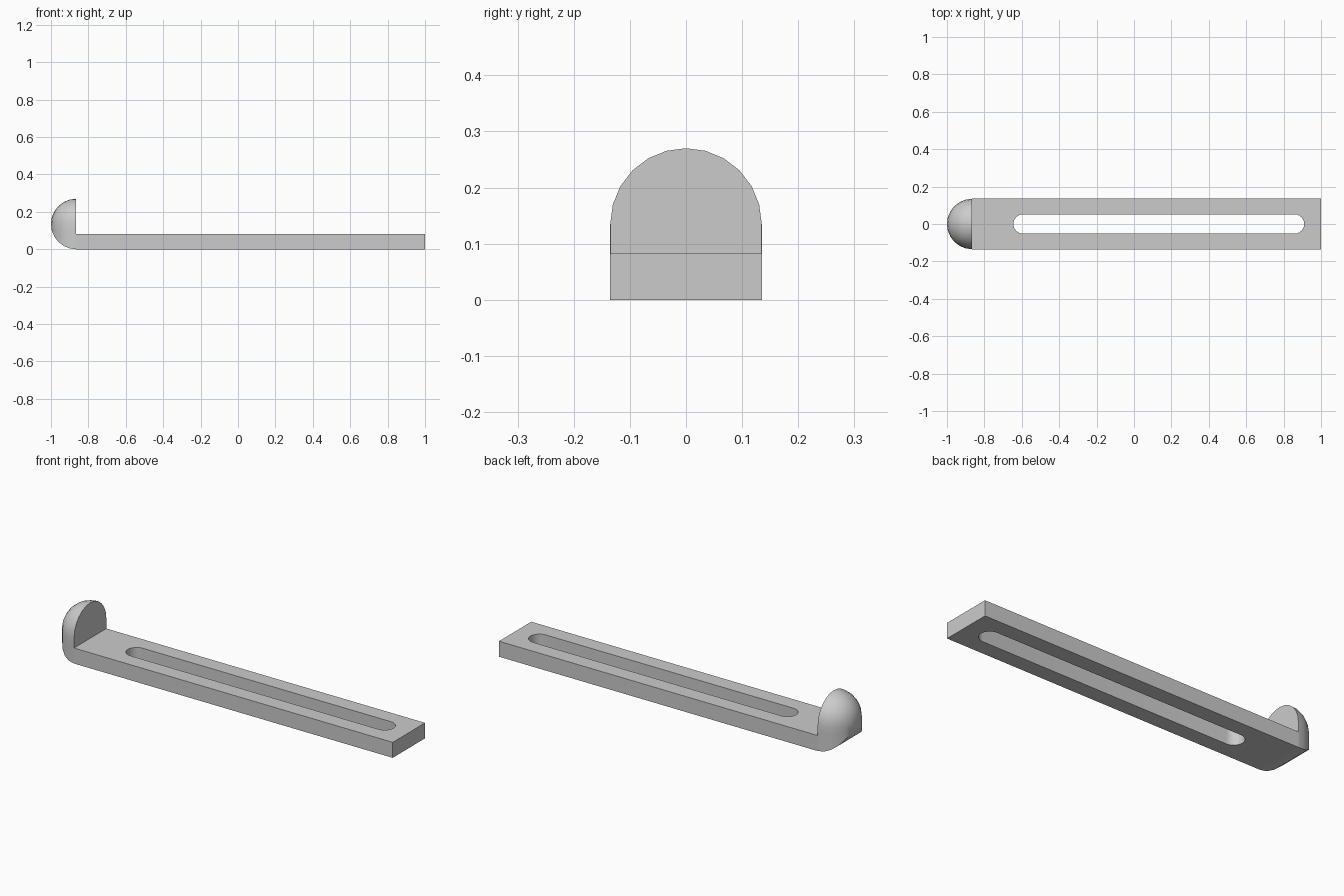
import bpy
import bmesh
from math import sin, cos, pi

R = 0.135          # half width, also the head radius
JOIN = -1 + R      # plane where the head meets the bar
THICK = 0.082
SLOT_R = 0.052
STEPS = 12         # facets per half circle

if "Cube" in bpy.data.objects:
    bpy.data.objects.remove(bpy.data.objects["Cube"])

grey = bpy.data.materials.new("plain grey")
grey.use_nodes = True
colour = (0.6, 0.6, 0.6, 1)
grey.diffuse_color = colour
grey.node_tree.nodes["Principled BSDF"].inputs["Base Color"].default_value = colour


def finish(bm, name):
    bmesh.ops.remove_doubles(bm, verts=bm.verts, dist=1e-5)
    bmesh.ops.recalc_face_normals(bm, faces=bm.faces)
    mesh = bpy.data.meshes.new(name)
    bm.to_mesh(mesh)
    bm.free()
    mesh.materials.append(grey)
    obj = bpy.data.objects.new(name, mesh)
    bpy.context.collection.objects.link(obj)
    bpy.ops.object.select_all(action='DESELECT')
    obj.select_set(True)
    bpy.context.view_layer.objects.active = obj
    bpy.ops.object.shade_smooth_by_angle(angle=pi / 6)
    return obj


# Flat bar with a round-ended slot
def add_loop(bm, points):
    verts = [bm.verts.new((x, y, 0)) for x, y in points]
    return [bm.edges.new((a, b)) for a, b in zip(verts, verts[1:] + verts[:1])]


def arc(cx, start):
    angles = [start + pi * i / STEPS for i in range(STEPS + 1)]
    return [(cx + SLOT_R * cos(a), SLOT_R * sin(a)) for a in angles]


bm = bmesh.new()
edges = add_loop(bm, [(JOIN, -R), (1, -R), (1, R), (JOIN, R)])
edges += add_loop(bm, arc(0.91 - SLOT_R, -pi / 2) + arc(-0.645 + SLOT_R, pi / 2))
bmesh.ops.triangle_fill(bm, edges=edges, use_beauty=True)
top = bmesh.ops.extrude_face_region(bm, geom=bm.faces[:], use_keep_orig=True)
bmesh.ops.translate(bm, vec=(0, 0, THICK),
                    verts=[v for v in top["geom"] if isinstance(v, bmesh.types.BMVert)])
finish(bm, "slotted_bar")

# Head: quarter sphere above, two crossed cylinders meeting in ridges below
bm = bmesh.new()
grid = []
for j in range(STEPS + 1):
    phi = -pi / 2 + pi * j / STEPS
    row = []
    for i in range(STEPS + 1):
        theta = -pi / 2 + pi * i / STEPS
        if phi <= 0:
            depth, y = min(cos(theta), cos(phi)), sin(theta)
        else:
            depth, y = cos(theta) * cos(phi), sin(theta) * cos(phi)
        row.append(bm.verts.new((JOIN - R * depth, R * y, R + R * sin(phi))))
    grid.append(row)

for j in range(STEPS):
    for i in range(STEPS):
        a, b = grid[j][i], grid[j][i + 1]
        c, d = grid[j + 1][i + 1], grid[j + 1][i]
        lower = j < STEPS // 2
        if lower and i == j:
            parts = [(a, b, c), (a, c, d)]
        elif lower and i == STEPS - 1 - j:
            parts = [(a, b, d), (b, c, d)]
        else:
            parts = [(a, b, c, d)]
        for part in parts:
            bm.faces.new(part)

# Flat inner face of the head, standing on the bar
rim = [row[0].co for row in grid if row[0].co.z > THICK]
outline = [(JOIN, -R, THICK)] + [(JOIN, p.y, p.z) for p in rim]
outline += [(JOIN, -p.y, p.z) for p in reversed(rim[:-1])] + [(JOIN, R, THICK)]
inner = bm.faces.new([bm.verts.new(p) for p in outline])
finish(bm, "rounded_head")
